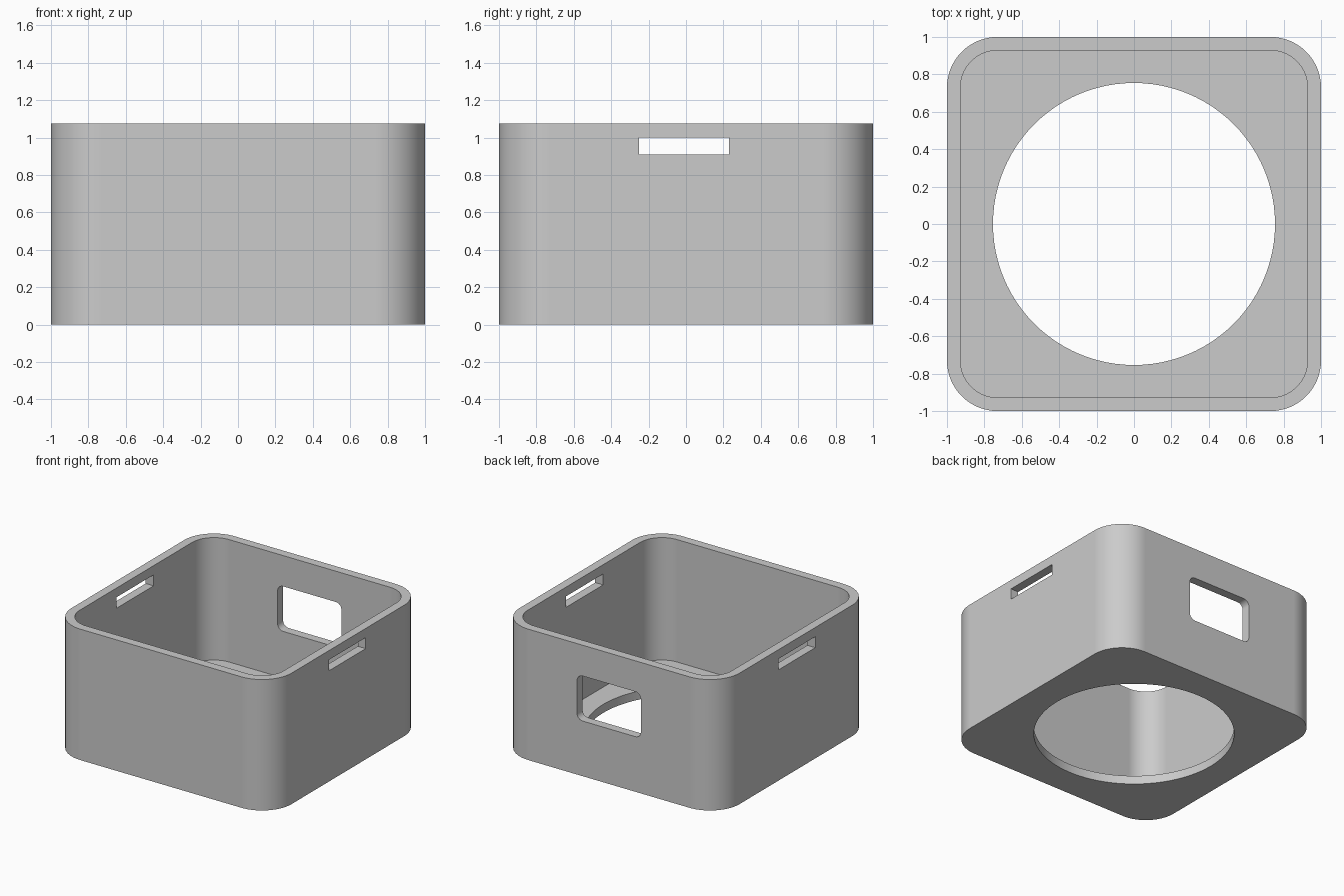
import bpy
import bmesh
from math import pi, sin, cos, radians
from mathutils import Matrix, Vector

if "Cube" in bpy.data.objects:
    bpy.data.objects.remove(bpy.data.objects["Cube"], do_unlink=True)

HEIGHT = 1.076
WALL = 0.072
FLOOR = 0.07
CORNER = 0.27


def rounded_rect(half_w, half_h, radius, steps):
    """Outline of a rounded rectangle, counter-clockwise."""
    points = []
    for i, (sx, sy) in enumerate([(1, 1), (-1, 1), (-1, -1), (1, -1)]):
        for k in range(steps + 1):
            a = (i + k / steps) * pi / 2
            points.append((sx * (half_w - radius) + radius * cos(a),
                           sy * (half_h - radius) + radius * sin(a)))
    return points


def prism(name, outline, low, high, matrix=Matrix()):
    """Extrude a flat outline from low to high, then place it."""
    bm = bmesh.new()
    base = bm.faces.new([bm.verts.new((x, y, low)) for x, y in outline])
    result = bmesh.ops.extrude_face_region(bm, geom=[base])
    top = [v for v in result["geom"] if isinstance(v, bmesh.types.BMVert)]
    bmesh.ops.translate(bm, verts=top, vec=Vector((0, 0, high - low)))
    bmesh.ops.transform(bm, matrix=matrix, verts=bm.verts)
    bmesh.ops.recalc_face_normals(bm, faces=bm.faces)
    mesh = bpy.data.meshes.new(name)
    bm.to_mesh(mesh)
    bm.free()
    obj = bpy.data.objects.new(name, mesh)
    bpy.context.collection.objects.link(obj)
    return obj


# Outer block
body = prism("box_body", rounded_rect(1, 1, CORNER, 16), 0, HEIGHT)
grey = bpy.data.materials.new("light_grey")
grey.use_nodes = True
grey.diffuse_color = (0.6, 0.6, 0.6, 1)
grey.node_tree.nodes["Principled BSDF"].inputs["Base Color"].default_value = (0.6, 0.6, 0.6, 1)
body.data.materials.append(grey)

# Open cavity above the floor
inner = 1 - WALL
cavity = prism("cavity_cutter", rounded_rect(inner, inner, CORNER - WALL, 16),
               FLOOR, HEIGHT + 0.2)

# Round opening in the floor
circle = [(0.754 * cos(i * pi / 48), 0.754 * sin(i * pi / 48)) for i in range(96)]
opening = prism("floor_opening_cutter", circle, -0.2, 0.2)

# Rounded window through the back wall
window = prism("window_cutter", rounded_rect(0.29, 0.185, 0.05, 6), -1.2, -0.8,
               Matrix.Translation((0, 0, 0.638)) @ Matrix.Rotation(radians(90), 4, "X"))

# Slots through both side walls
slot_outline = [(-0.25, 0.91), (0.23, 0.91), (0.23, 1.0), (-0.25, 1.0)]
upright = Matrix(((0, 0, 1, 0), (1, 0, 0, 0), (0, 1, 0, 0), (0, 0, 0, 1)))
slots = prism("side_slot_cutter", slot_outline, -1.2, 1.2, upright)

# Cut everything out of the block
bpy.ops.object.select_all(action="DESELECT")
body.select_set(True)
bpy.context.view_layer.objects.active = body
for cutter in (cavity, opening, window, slots):
    mod = body.modifiers.new(cutter.name, "BOOLEAN")
    mod.operation = "DIFFERENCE"
    mod.solver = "EXACT"
    mod.object = cutter
    bpy.ops.object.modifier_apply(modifier=mod.name)
    bpy.data.objects.remove(cutter, do_unlink=True)

# Smooth corners, crisp edges, flat walls
bpy.ops.object.shade_smooth_by_angle(angle=radians(30))
weighted = body.modifiers.new("flat_walls", "WEIGHTED_NORMAL")
weighted.keep_sharp = True
